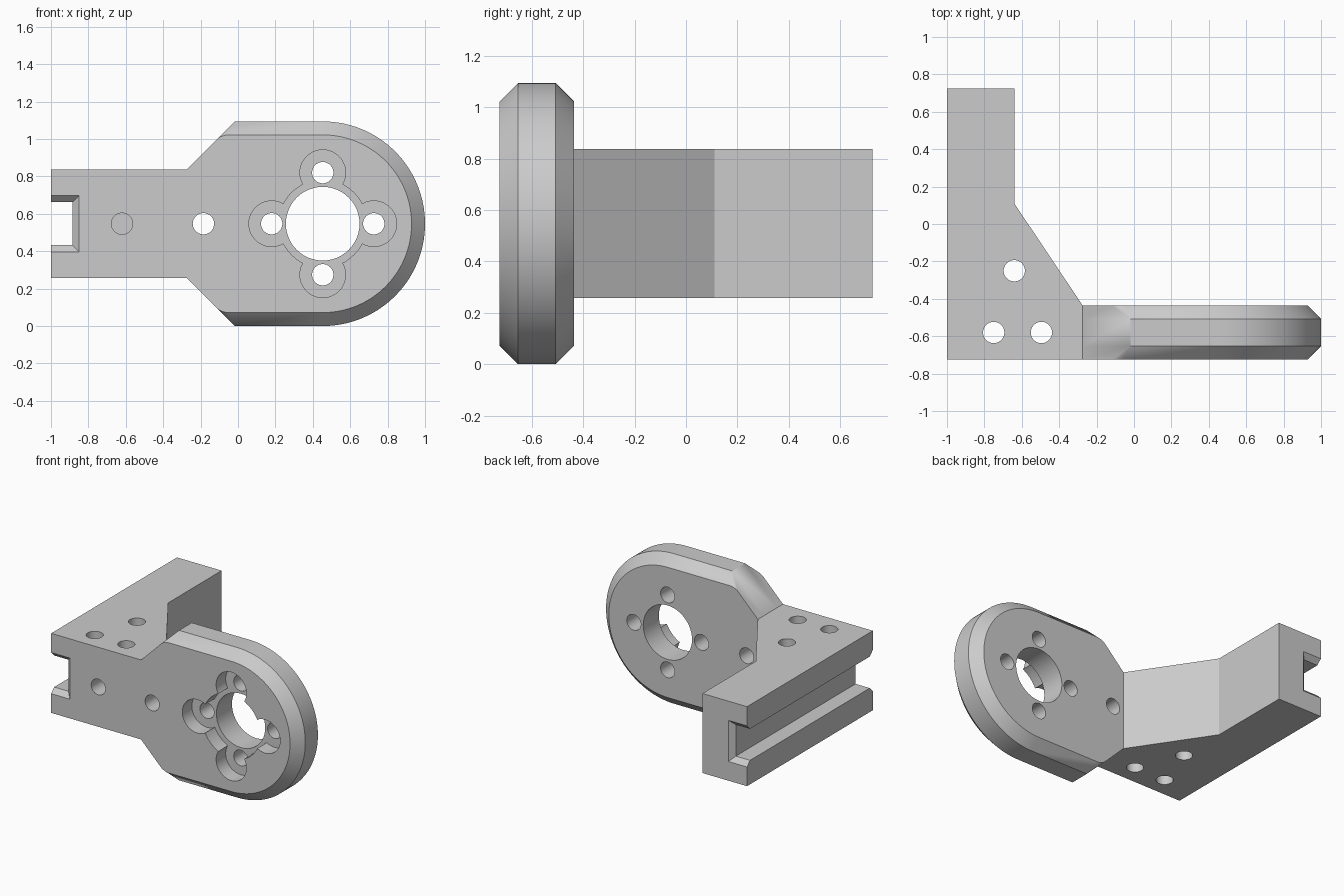
import bpy, bmesh, math
from mathutils import Matrix, Vector

if "Cube" in bpy.data.objects:
    bpy.data.objects.remove(bpy.data.objects["Cube"])

FRONT, BACK, SIDE = -0.725, -0.435, 0.725
MID, R, NECK = 0.547, 0.547, 0.29       # centre height, plate radius, half neck height
CX, SEAM, CHAMFER = 0.453, -0.275, 0.072

grey = bpy.data.materials.new("plain grey")
grey.use_nodes = True
grey.diffuse_color = (0.6, 0.6, 0.6, 1)
grey.node_tree.nodes["Principled BSDF"].inputs["Base Color"].default_value = (0.6, 0.6, 0.6, 1)


def loft(bm, rings, skip_last=False):
    """Join rings of points into a capped solid; skip_last leaves out the closing strip."""
    rows = [[bm.verts.new(p) for p in ring] for ring in rings]
    n = len(rows[0])
    for a, b in zip(rows, rows[1:]):
        for i in range(n - 1 if skip_last else n):
            j = (i + 1) % n
            bm.faces.new((a[i], a[j], b[j], b[i]))
    bm.faces.new(rows[0])
    bm.faces.new(rows[-1])


def finish(bm, name):
    bmesh.ops.remove_doubles(bm, verts=bm.verts, dist=1e-4)
    bmesh.ops.recalc_face_normals(bm, faces=bm.faces)
    mesh = bpy.data.meshes.new(name)
    bm.to_mesh(mesh)
    bm.free()
    mesh.materials.append(grey)
    obj = bpy.data.objects.new(name, mesh)
    bpy.context.collection.objects.link(obj)
    return obj


def plate_ring(y, inset):
    """Round-ended plate outline with a 45 degree shoulder down to the neck."""
    r = R - inset
    corner = Vector((SEAM + r - NECK, r))
    start = corner - Vector((1, 1)) * inset * 0.4
    end = corner + Vector((inset * 0.6, 0))
    half = [Vector((SEAM, NECK))]
    for k in range(7):
        t = k / 6
        half.append(start * (1 - t) ** 2 + corner * 2 * t * (1 - t) + end * t ** 2)
    for k in range(33):
        a = math.pi / 2 * (1 - k / 32)
        half.append(Vector((CX + r * math.cos(a), r * math.sin(a))))
    full = [(p.x, p.y) for p in half] + [(p.x, -p.y) for p in reversed(half[:-1])]
    return [(x, y, MID + z) for x, z in full]


# Body: chamfered plate and angled arm sharing an open seam
bm = bmesh.new()
levels = [(FRONT, CHAMFER), (FRONT + CHAMFER, 0), (BACK - CHAMFER, 0), (BACK, CHAMFER)]
loft(bm, [plate_ring(y, inset) for y, inset in levels], skip_last=True)
arm = [(SEAM, BACK), (-0.64, 0.11), (-0.64, SIDE), (-1, SIDE), (-1, FRONT)]
arm = [(SEAM, y) for y, _ in levels[:-1]] + arm
# Rotate the list so that the arm starts and ends away from the seam strips
rows = [[bm.verts.new((x, y, MID + s * NECK)) for x, y in arm] for s in (-1, 1)]
for i in range(3, len(arm)):
    j = (i + 1) % len(arm)
    bm.faces.new((rows[0][i], rows[0][j], rows[1][j], rows[1][i]))
for row in rows:
    bm.faces.new(row)
body = finish(bm, "mounting_bracket")


def cut(cutter):
    cutter.hide_render = True
    mod = body.modifiers.new("cut", "BOOLEAN")
    mod.operation, mod.solver, mod.object = "DIFFERENCE", "EXACT", cutter
    bpy.context.view_layer.objects.active = body
    bpy.ops.object.modifier_apply(modifier=mod.name)
    bpy.data.objects.remove(cutter)


def drill(centre, radius, length, axis="Y", sides=48):
    bm = bmesh.new()
    turn = Matrix.Rotation(math.pi / 2, 4, "X") if axis == "Y" else Matrix()
    bmesh.ops.create_cone(bm, cap_ends=True, segments=sides, radius1=radius, radius2=radius,
                          depth=length, matrix=Matrix.Translation(centre) @ turn)
    cut(finish(bm, "drill_cutter"))


def drill_front(x, z, radius, depth):
    lead = 0.1
    drill((x, FRONT + (depth - lead) / 2, z), radius, depth + lead)


# Side channel with flared ends
bm = bmesh.new()
rings = []
for y, e in ((-0.765, 0.075), (-0.69, 0), (0.69, 0), (0.765, 0.075)):
    x, h = -0.885 + e, 0.115 + e
    rings.append([(-1.1, y, MID - h), (x, y, MID - h), (x, y, MID + h), (-1.1, y, MID + h)])
loft(bm, rings)
cut(finish(bm, "channel_cutter"))

# Central bore, recess and four screw holes with counterbores
RECESS, THROUGH, SMALL = 0.11, 0.4, 0.057
drill_front(CX, MID, 0.235, RECESS)
spots = [(CX + 0.273 * dx, MID + 0.273 * dz) for dx, dz in ((1, 0), (0, 1), (-1, 0), (0, -1))]
for x, z in spots:
    drill_front(x, z, 0.122, RECESS)
drill_front(CX, MID, 0.197, THROUGH)
for x, z in spots:
    drill_front(x, z, SMALL, THROUGH)

# Neck holes: one through, one blind
drill_front(-0.185, MID, SMALL, THROUGH)
drill_front(-0.62, MID, SMALL, BACK - FRONT)

# Vertical holes in the arm
for x, y in ((-0.64, -0.25), (-0.75, -0.58), (-0.495, -0.58)):
    drill((x, y, MID), SMALL, 1, axis="Z")

# Smooth curved walls, crisp edges
bpy.ops.object.select_all(action="DESELECT")
body.select_set(True)
bpy.context.view_layer.objects.active = body
bpy.ops.object.shade_smooth_by_angle(angle=math.radians(25))
